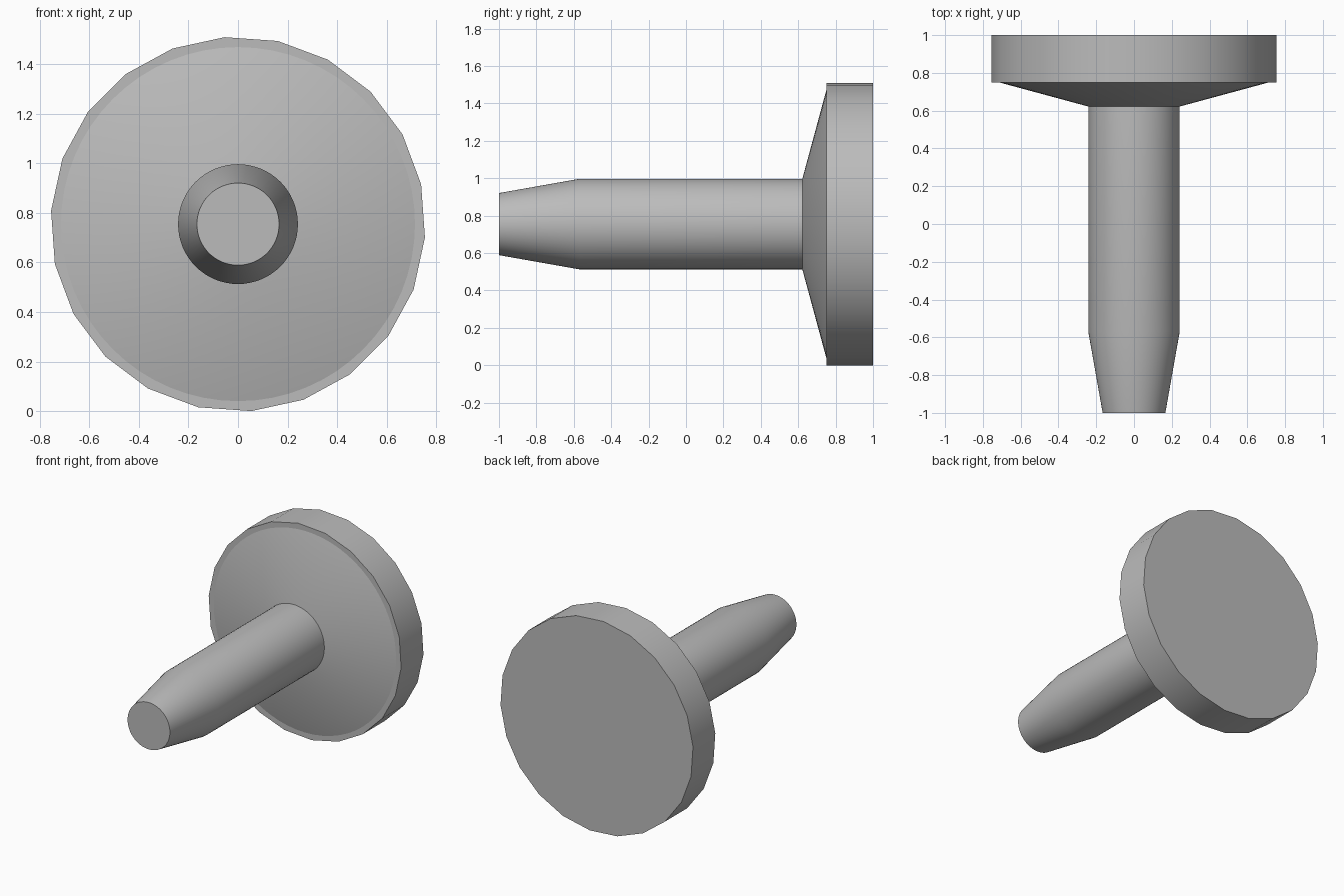
import bpy, bmesh
from math import sin, cos, pi, radians

if "Cube" in bpy.data.objects:
    bpy.data.objects.remove(bpy.data.objects["Cube"], do_unlink=True)

CENTRE_Z = 0.755

grey = bpy.data.materials.new("plain grey")
grey.use_nodes = True
COLOUR = (0.5, 0.5, 0.5, 1)
grey.diffuse_color = COLOUR
grey.node_tree.nodes["Principled BSDF"].inputs["Base Color"].default_value = COLOUR


def lathe(name, profile, sides, phase=0.0):
    """Turn (radius, y) points around the long axis and cap both ends."""
    bm = bmesh.new()
    rings = []
    for r, y in profile:
        angles = [phase + 2 * pi * i / sides for i in range(sides)]
        rings.append([bm.verts.new((r * cos(a), y, CENTRE_Z + r * sin(a))) for a in angles])
    for a, b in zip(rings, rings[1:]):
        for i in range(sides):
            j = (i + 1) % sides
            bm.faces.new((a[i], a[j], b[j], b[i]))
    bm.faces.new(rings[0])
    bm.faces.new(rings[-1])
    bmesh.ops.recalc_face_normals(bm, faces=bm.faces)
    mesh = bpy.data.meshes.new(name)
    bm.to_mesh(mesh)
    bm.free()
    mesh.materials.append(grey)
    obj = bpy.data.objects.new(name, mesh)
    bpy.context.collection.objects.link(obj)
    bpy.ops.object.select_all(action="DESELECT")
    obj.select_set(True)
    bpy.context.view_layer.objects.active = obj
    bpy.ops.object.shade_smooth_by_angle(angle=radians(30))
    return obj


# round shaft with a tapered tip
lathe("shaft", [(0.166, -1), (0.242, -0.57), (0.242, 0.63)], 64)

# shallow cone joining the shaft to the head
lathe("flared_collar", [(0.242, 0.622), (0.715, 0.75), (0.715, 0.76)], 64)

# broad faceted disc at the back
lathe("head", [(0.757, 0.75), (0.757, 1)], 22, radians(-4.1))
